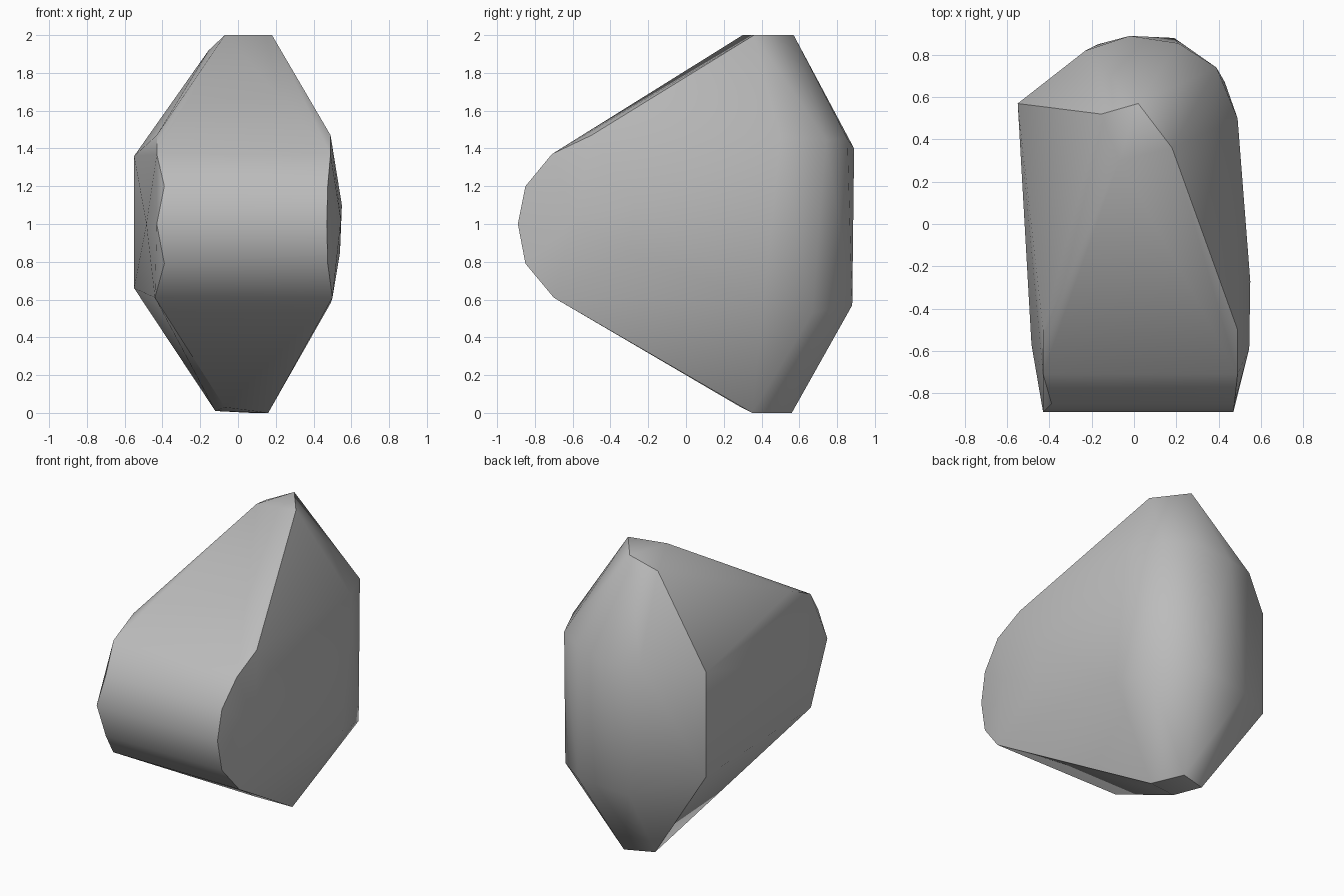
import bpy
import bmesh
import math

default_cube = bpy.data.objects.get("Cube")
if default_cube:
    bpy.data.objects.remove(default_cube, do_unlink=True)

# Stone colour
stone = bpy.data.materials.new("stone grey")
stone.use_nodes = True
grey = (0.5, 0.5, 0.5, 1)
stone.diffuse_color = grey
stone.node_tree.nodes["Principled BSDF"].inputs["Base Color"].default_value = grey

# Corners of the chipped rock, grouped by region
crown = [(-.07, .30, 2), (.02, .57, 2), (.18, .36, 2), (-.155, .52, 1.92)]
base = [(.16, .35, 0), (.07, .56, 0), (-.12, .50, .01), (-.07, .29, .03)]
upper_back = [(.49, .50, 1.46), (.39, .74, 1.45), (.21, .855, 1.45),
              (-.02, .89, 1.40), (-.23, .82, 1.42), (-.55, .57, 1.36)]
lower_back = [(.49, .41, .58), (.43, .67, .53), (.19, .88, .57),
              (-.17, .85, .54), (-.55, .57, .66)]
left_bulge = [(.55, -.27, 1.1), (.545, -.59, 1.02), (.54, -.30, .85)]
right_bulge = [(-.485, -.57, 1.0)]

# Rounded nose: a profile in y, z with the x of its right and left ends
nose = []
for y, z, right, left in [(-.50, 1.47, -.43, .49), (-.71, 1.37, -.43, .49),
                          (-.85, 1.20, -.39, .475), (-.89, 1.0, -.43, .47),
                          (-.85, .79, -.39, .475), (-.70, .61, -.44, .50)]:
    nose += [(right, y, z), (left, y, z)]

# Wrap the corners in one convex skin
bm = bmesh.new()
for corner in crown + base + upper_back + lower_back + left_bulge + right_bulge + nose:
    bm.verts.new(corner)
hull = bmesh.ops.convex_hull(bm, input=bm.verts)
unused = {v for v in hull["geom_interior"] + hull["geom_unused"]
          if isinstance(v, bmesh.types.BMVert)}
bmesh.ops.delete(bm, geom=list(unused), context='VERTS')
bmesh.ops.dissolve_limit(bm, angle_limit=math.radians(1.5),
                         verts=bm.verts, edges=bm.edges)
bmesh.ops.recalc_face_normals(bm, faces=bm.faces)

mesh = bpy.data.meshes.new("boulder")
bm.to_mesh(mesh)
bm.free()
mesh.materials.append(stone)
boulder = bpy.data.objects.new("boulder", mesh)
bpy.context.collection.objects.link(boulder)

# Soft facets with crisp main ridges
bpy.ops.object.select_all(action='DESELECT')
boulder.select_set(True)
bpy.context.view_layer.objects.active = boulder
bpy.ops.object.shade_smooth_by_angle(angle=math.radians(35))
